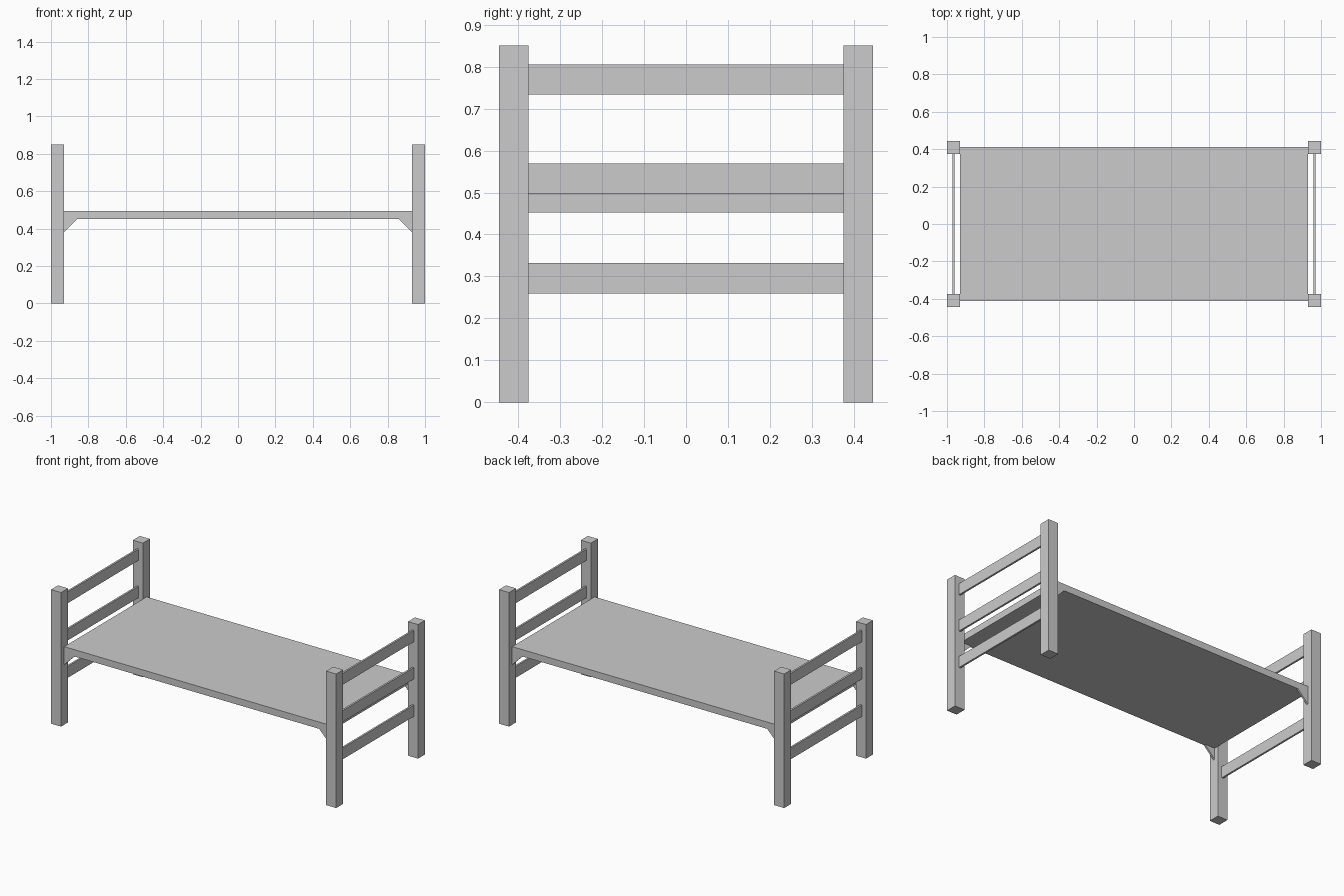
import bpy
import bmesh

if "Cube" in bpy.data.objects:
    bpy.data.objects.remove(bpy.data.objects["Cube"])


def box(name, x, y, z):
    """Box from (min, max) ranges on each axis."""
    bm = bmesh.new()
    bmesh.ops.create_cube(bm, size=1)
    for v in bm.verts:
        v.co = [r[0] if c < 0 else r[1] for c, r in zip(v.co, (x, y, z))]
    return finish(name, bm)


def plate(name, profile, y0, y1):
    """Extrude an XZ profile from y0 to y1."""
    bm = bmesh.new()
    face = bm.faces.new([bm.verts.new((x, y0, z)) for x, z in profile])
    ext = bmesh.ops.extrude_face_region(bm, geom=[face])
    for v in ext["geom"]:
        if isinstance(v, bmesh.types.BMVert):
            v.co.y = y1
    return finish(name, bm)


def finish(name, bm):
    bmesh.ops.recalc_face_normals(bm, faces=bm.faces)
    mesh = bpy.data.meshes.new(name)
    bm.to_mesh(mesh)
    bm.free()
    obj = bpy.data.objects.new(name, mesh)
    bpy.context.collection.objects.link(obj)
    return obj


def span(a, b, s):
    return tuple(sorted((a * s, b * s)))


top, bottom = 0.495, 0.452

for sx, end in ((-1, "left"), (1, "right")):
    # Corner posts
    for sy, side in ((-1, "front"), (1, "back")):
        box(f"{side}_{end}_post", span(0.93, 1.0, sx), span(0.375, 0.445, sy), (0, 0.85))
    # Three thin end slats
    for z, level in ((0.26, "lower"), (0.497, "middle"), (0.733, "upper")):
        box(f"{level}_{end}_slat", span(0.959, 0.971, sx), (-0.375, 0.375), (z, z + 0.072))

# Bed platform between the side rails
box("platform", (-0.93, 0.93), (-0.402, 0.402), (bottom, top))

# Side rails with angled corner braces
rail = [(-0.93, top), (-0.93, 0.38), (-0.858, bottom),
        (0.858, bottom), (0.93, 0.38), (0.93, top)]
for sy, side in ((-1, "front"), (1, "back")):
    plate(f"{side}_side_rail", rail, 0.402 * sy, 0.413 * sy)
